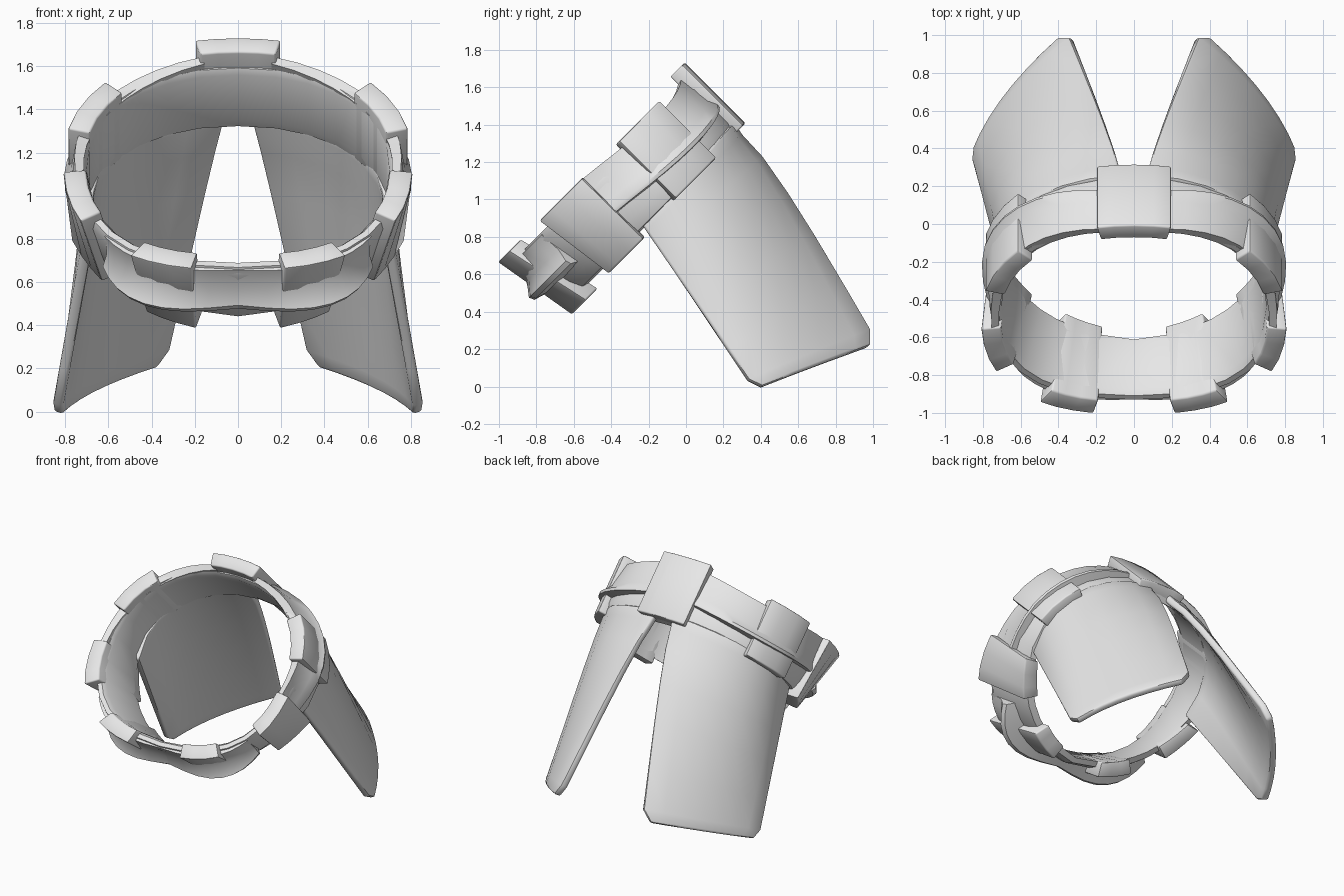
import bpy, bmesh
from math import sin, cos, radians, pi, copysign
from mathutils import Vector

cube = bpy.data.objects.get("Cube")
if cube:
    bpy.data.objects.remove(cube, do_unlink=True)

grey = bpy.data.materials.new("plain_grey")
grey.use_nodes = True
GREY = (0.8, 0.8, 0.8, 1)
grey.diffuse_color = GREY
grey.node_tree.nodes["Principled BSDF"].inputs["Base Color"].default_value = GREY

RX, RY, MID = 0.74, 0.66, 0.48   # ring radii and its centre along the tilted plane
ROOT = 2 ** -0.5


def ring_point(phi, dr, t):
    """Point on the tilted ring: phi from the back, dr outward, t along its axis."""
    c, s = cos(phi), sin(phi)
    power = 0.93 if c > 0 else 0.8        # the front is squarer than the back
    front = min(1, max(0, 0.5 - 2 * c))
    taper = front * (0.05 + 0.07 * abs(sin(2 * phi)))
    dr -= taper * (t + 1.17) / 0.45
    x = (RX + dr) * copysign(abs(s) ** power, s)
    along = MID + (RY + dr) * copysign(abs(c) ** power, c)
    return Vector((x, (along + t) * ROOT, (along - t) * ROOT))


def finish(name, bm, mirror=False, thick=0, bevel=0, angle=45):
    mesh = bpy.data.meshes.new(name)
    bm.to_mesh(mesh)
    bm.free()
    ob = bpy.data.objects.new(name, mesh)
    bpy.context.collection.objects.link(ob)
    mesh.materials.append(grey)
    if thick:
        mod = ob.modifiers.new("thickness", "SOLIDIFY")
        mod.thickness, mod.offset = thick, -1
    if bevel:
        mod = ob.modifiers.new("soft_edges", "BEVEL")
        mod.width, mod.segments = bevel, 2
        mod.limit_method, mod.angle_limit = "ANGLE", radians(50)
    if mirror:
        mod = ob.modifiers.new("mirror", "MIRROR")
        mod.use_mirror_merge = False
    bpy.ops.object.select_all(action="DESELECT")
    ob.select_set(True)
    bpy.context.view_layer.objects.active = ob
    bpy.ops.object.convert(target="MESH")
    bpy.ops.object.shade_smooth_by_angle(angle=radians(angle))


def arc_part(name, start, end, section, steps, mirror=False, arch=0, flare=0, bevel=0):
    """Sweep a (dr, t) section round the ring; flare thins it towards its ends."""
    bm = bmesh.new()
    closed = end - start >= 360
    rows = []
    for i in range(steps + (0 if closed else 1)):
        f = i / steps
        phi = radians(start + (end - start) * f)
        wave = sin(pi * f)
        rows.append([bm.verts.new(ring_point(phi, d * (1 - flare * (1 - wave)), t + arch * wave))
                     for d, t in section])
    n = len(section)
    for i in range(steps):
        a, b = rows[i], rows[(i + 1) % len(rows)]
        for j in range(n):
            k = (j + 1) % n
            bm.faces.new((a[j], a[k], b[k], b[j]))
    if not closed:
        bm.faces.new(rows[0])
        bm.faces.new(rows[-1])
    bmesh.ops.recalc_face_normals(bm, faces=bm.faces)
    finish(name, bm, mirror, bevel=bevel)


def box(inner, outer, top, bottom):
    return [(inner, top), (outer, top), (outer, bottom), (inner, bottom)]


# Main band with softened rims
arc_part("band", 0, 360, [(-0.035, -1.10), (-0.02, -1.13), (0.01, -1.13),
                          (0.03, -1.09), (0.03, -0.84), (0.01, -0.77),
                          (-0.03, -0.76), (-0.035, -0.80)], 28)

# Wide plate at the centre of the back
arc_part("back_plate", -12.5, 12.5, box(-0.015, 0.08, -1.23, -0.77), 4, bevel=0.01)

# Paired loops wrapped round the band
for name, start, end, low in (("rear_loop", 48, 76, -0.75), ("side_loop", 94, 119, -0.72),
                              ("front_loop", 147, 169, -0.705)):
    arc_part(name, start, end, box(-0.035, 0.07, -1.18, low), 3, True, bevel=0.01)

# Flared covers that swell from the upper rim out to a thin lip
arc_part("rear_lip", 11, 97, [(-0.035, -1.17), (0.025, -1.18), (0.06, -1.0), (0.10, -0.95),
                              (0.095, -0.93), (0.0, -0.92)], 10, True, arch=0.05, flare=0.4)
arc_part("front_lip", 128, 180, [(0.0, -1.12), (0.04, -1.12), (0.08, -1.0), (0.16, -0.93),
                                 (0.15, -0.90), (0.0, -0.87)], 8, True, flare=0.5)


# Two curved flaps hanging from the back of the band
def flap_bottom(u):
    a, m, b = Vector((0.36, 1.03, 0.24)), Vector((0.68, 0.70, 0.115)), Vector((0.87, 0.37, -0.01))
    ctrl = 2 * m - (a + b) / 2
    return a * (1 - u) ** 2 + ctrl * 2 * u * (1 - u) + b * u * u


bm = bmesh.new()
grid = []
for v in (-0.06, 0.0, 0.12, 0.3, 0.5, 0.75, 0.94, 1.0):
    pinch = 0.06 if v == 1.0 else 0
    swell = Vector((0, 0.03, 0.02)) * sin(pi * max(v, 0) ** 0.6)
    row = []
    for i in range(8):
        u = pinch + (1 - 2 * pinch) * i / 7
        top = ring_point(radians(5 + 87 * u), 0.03 * (1 - u), -0.74)
        row.append(bm.verts.new(top.lerp(flap_bottom(u), v) + swell * (1 - u)))
    grid.append(row)
for a, b in zip(grid, grid[1:]):
    for i in range(7):
        bm.faces.new((a[i], a[i + 1], b[i + 1], b[i]))
finish("flap", bm, True, thick=0.05, bevel=0.015)
